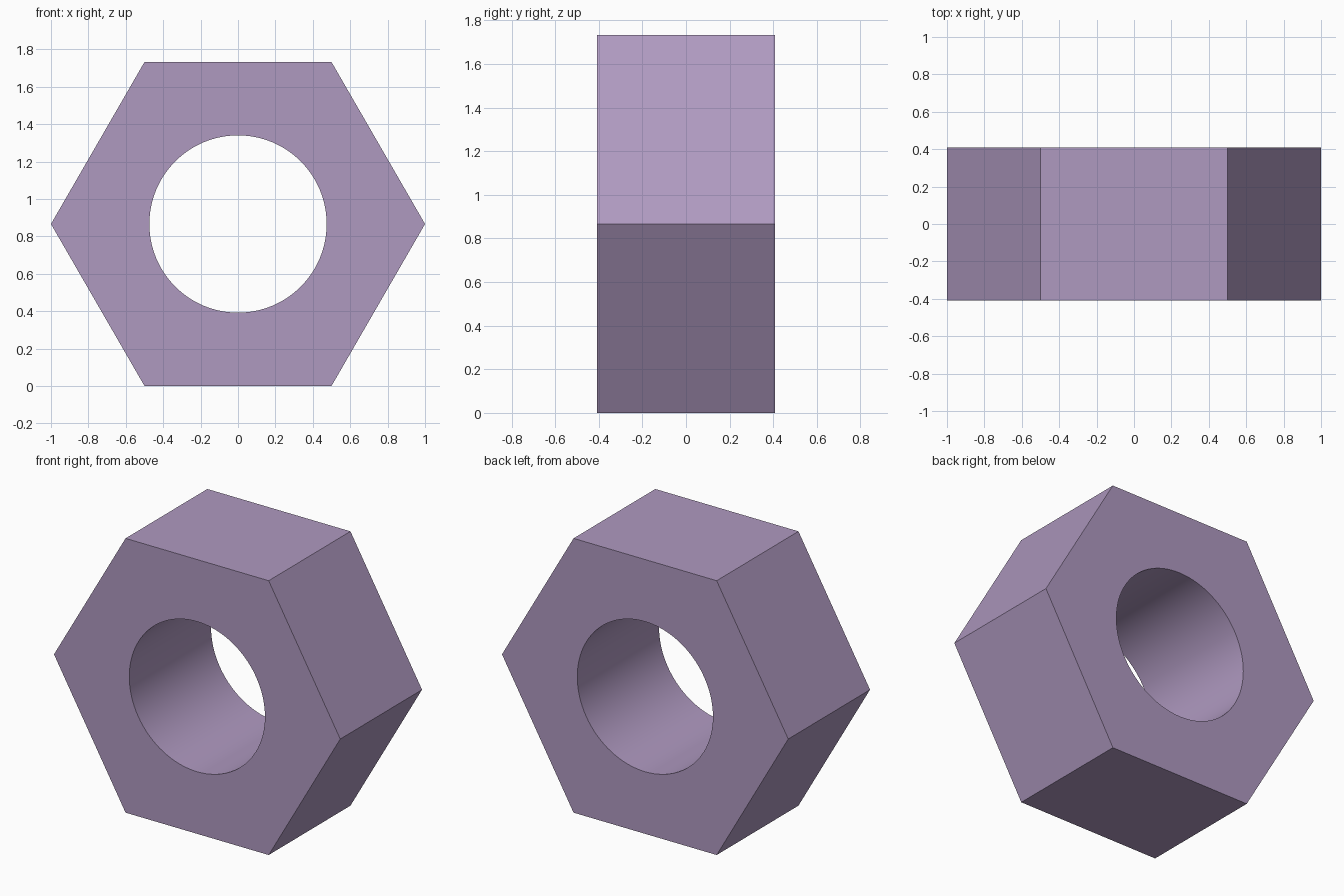
import bpy, bmesh
from math import cos, sin, pi, radians

if "Cube" in bpy.data.objects:
    bpy.data.objects.remove(bpy.data.objects["Cube"])

SIDES, ARC = 6, 16            # hexagon sides, bore segments per side
R_OUT, R_BORE, HALF = 1.0, 0.474, 0.408
CZ = R_OUT * cos(pi / SIDES)  # centre height so the lower flat rests on z = 0

bm = bmesh.new()


def ring(radius, count, y):
    return [bm.verts.new((radius * cos(2 * pi * i / count), y,
                          CZ + radius * sin(2 * pi * i / count)))
            for i in range(count)]


def bridge(a, b):
    n = len(a)
    for i in range(n):
        j = (i + 1) % n
        bm.faces.new((a[i], a[j], b[j], b[i]))


# Hexagonal outside and round bore
n = SIDES * ARC
outer = [ring(R_OUT, SIDES, y) for y in (-HALF, HALF)]
bore = [ring(R_BORE, n, y) for y in (-HALF, HALF)]
bridge(*outer)
bridge(*bore)

# Front and back faces, one sector per hexagon side
for hexa, hole in zip(outer, bore):
    for s in range(SIDES):
        arc = [hole[(s * ARC + k) % n] for k in range(ARC, -1, -1)]
        bm.faces.new([hexa[s], hexa[(s + 1) % SIDES]] + arc)
bmesh.ops.recalc_face_normals(bm, faces=bm.faces)

mesh = bpy.data.meshes.new("hex_nut")
bm.to_mesh(mesh)
bm.free()
nut = bpy.data.objects.new("hex_nut", mesh)
bpy.context.collection.objects.link(nut)

# Smooth bore, sharp flats
bpy.context.view_layer.objects.active = nut
nut.select_set(True)
bpy.ops.object.shade_smooth_by_angle(angle=radians(30))

# Muted purple finish
mat = bpy.data.materials.new("muted_purple")
mat.diffuse_color = (0.43, 0.32, 0.53, 1)
mat.use_nodes = True
mat.node_tree.nodes["Principled BSDF"].inputs["Base Color"].default_value = mat.diffuse_color
mesh.materials.append(mat)
